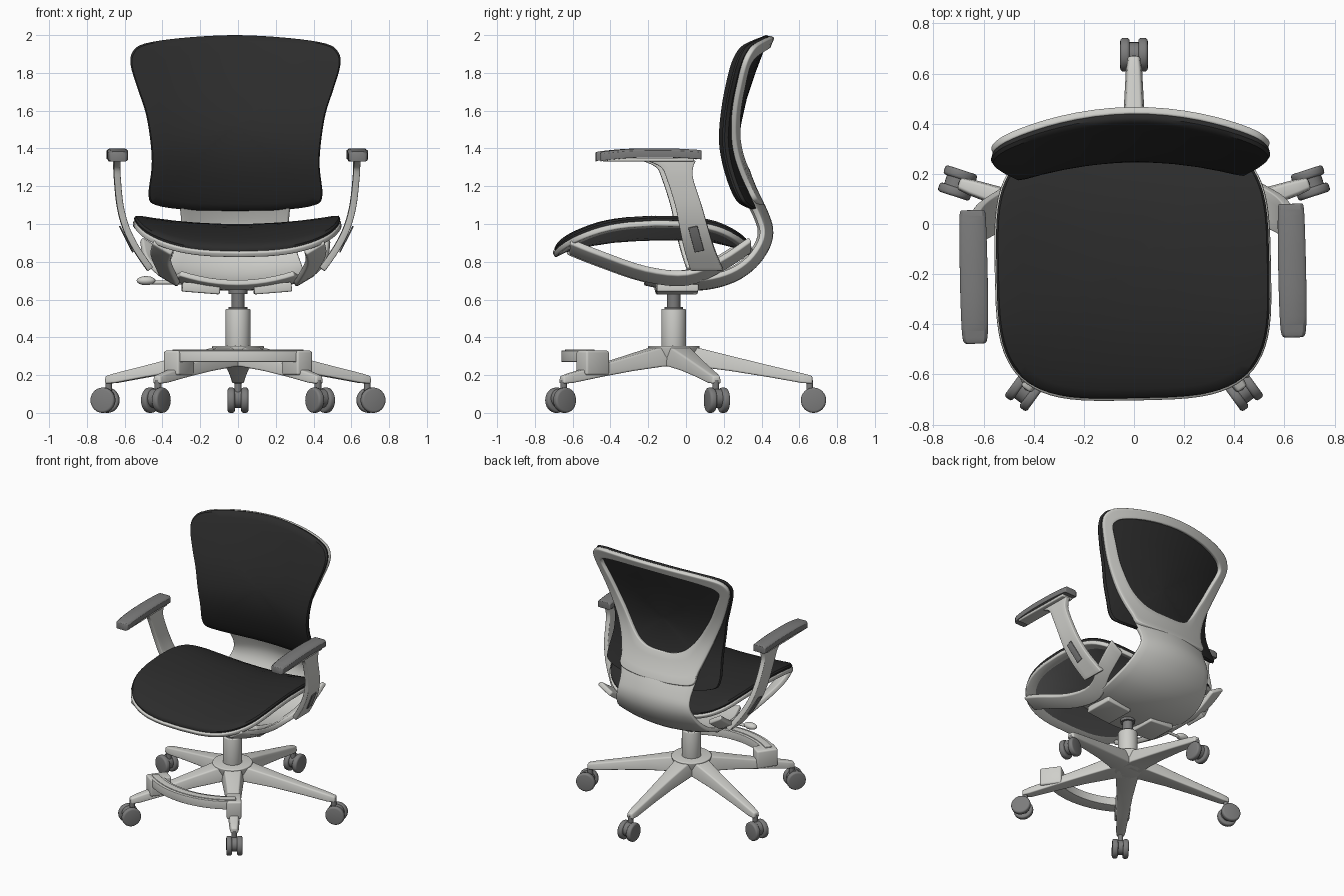
import bpy, bmesh, math
from mathutils import Vector, Matrix

if "Cube" in bpy.data.objects:
    bpy.data.objects.remove(bpy.data.objects["Cube"])


def material(name, rgb):
    m = bpy.data.materials.new(name)
    m.use_nodes = True
    m.diffuse_color = (*rgb, 1)
    m.node_tree.nodes["Principled BSDF"].inputs["Base Color"].default_value = (*rgb, 1)
    return m


BLACK = material("black fabric", (0.025, 0.025, 0.025))
LIGHT = material("light grey plastic", (0.62, 0.62, 0.59))
GREY = material("mid grey rubber", (0.2, 0.2, 0.2))
UPPER = []


def finish(bm, name, mat, thick=0, bevel=0, upper=True, angle=40):
    """Turn a bmesh into a shaded object, with optional thickness and rounded edges."""
    bmesh.ops.recalc_face_normals(bm, faces=bm.faces)
    mesh = bpy.data.meshes.new(name)
    bm.to_mesh(mesh)
    bm.free()
    obj = bpy.data.objects.new(name, mesh)
    mesh.materials.append(mat)
    bpy.context.collection.objects.link(obj)
    bpy.ops.object.select_all(action="DESELECT")
    obj.select_set(True)
    bpy.context.view_layer.objects.active = obj
    if thick:
        mod = obj.modifiers.new("thickness", "SOLIDIFY")
        mod.thickness, mod.offset = thick, 0
        bpy.ops.object.modifier_apply(modifier=mod.name)
    if bevel:
        mod = obj.modifiers.new("rounding", "BEVEL")
        mod.width, mod.segments, mod.angle_limit = bevel, 3, math.radians(40)
        bpy.ops.object.modifier_apply(modifier=mod.name)
    bpy.ops.object.shade_smooth_by_angle(angle=math.radians(angle))
    if upper:
        UPPER.append(obj)
    return obj


def loft(name, rows, mat, closed=False, caps=False, **kw):
    """Skin rows of points; closed rows form tubes, which may be capped."""
    bm = bmesh.new()
    vs = [[bm.verts.new(p) for p in row] for row in rows]
    n = len(rows[0])
    for a, b in zip(vs, vs[1:]):
        for i in range(n if closed else n - 1):
            j = (i + 1) % n
            bm.faces.new((a[i], a[j], b[j], b[i]))
    if caps:
        bm.faces.new(vs[0])
        bm.faces.new(vs[-1])
    return finish(bm, name, mat, **kw)


def box(name, size, mat, matrix, **kw):
    bm = bmesh.new()
    bmesh.ops.create_cube(bm, size=1, matrix=matrix @ Matrix.Diagonal((*size, 1)))
    return finish(bm, name, mat, **kw)


def cylinder(name, r1, r2, depth, mat, matrix, **kw):
    bm = bmesh.new()
    bmesh.ops.create_cone(bm, cap_ends=True, segments=32, radius1=r1, radius2=r2,
                          depth=depth, matrix=matrix)
    return finish(bm, name, mat, **kw)


def spline(pts, n=4, closed=False):
    """Smooth curve through points of any dimension."""
    pts = [Vector(p) for p in pts]
    k, out = len(pts), []
    get = (lambda i: pts[i % k]) if closed else (lambda i: pts[min(max(i, 0), k - 1)])
    for i in range(k if closed else k - 1):
        a, b, c, d = (get(i + j) for j in (-1, 0, 1, 2))
        for s in range(n):
            t = s / n
            out.append(b + (c - a) * (t / 2) + (a * 2 - b * 5 + c * 4 - d) * (t * t / 2)
                       + (b * 3 - a - c * 3 + d) * (t ** 3 / 2))
    return out if closed else out + [pts[-1]]


def lookup(table, v):
    v = min(max(v, table[0][0]), table[-1][0])
    for a, b in zip(table, table[1:]):
        if v <= b[0]:
            return a[1] + (b[1] - a[1]) * (v - a[0]) / (b[0] - a[0])


def mirrored(half):
    return spline(half + [(-x, z) for x, z in half[-2:0:-1]], 4, True)


at = Matrix.Translation

# Seat: dished cushion, pan and rim on a rounded square outline
SEAT = spline([(-.7, .88), (-.6, .925), (-.4, .98), (-.15, 1.0), (.1, .985), (.25, .94), (.36, .88)])


def seat_ring(s, drop, steps=72):
    ring = []
    for i in range(steps):
        a = 2 * math.pi * i / steps
        c, d = math.cos(a), math.sin(a)
        x = .55 * s * math.copysign(abs(c) ** .55, c)
        y = -.175 + .525 * s * math.copysign(abs(d) ** .55, d)
        ring.append((x, y, lookup(SEAT, y) + .05 * (x / .545) ** 2 - drop))
    return ring


fractions = (.03, .2, .4, .6, .8, .92)
cushion = [seat_ring(s, 0) for s in fractions]
cushion += [seat_ring(.975, .004), seat_ring(.99, .016), seat_ring(.985, .03), seat_ring(.5, .03)]
loft("seat_cushion", cushion, BLACK, closed=True, caps=True)
loft("seat_pan", [seat_ring(s, .045 + .035 * (1 - s * s)) for s in fractions], GREY,
     closed=True, thick=.015)
loft("seat_rim", [seat_ring(s, .045) for s in (.88, .94, 1.0)], LIGHT, closed=True,
     thick=.03, bevel=.008)

# Backrest: curved cushion with an open frame behind it
BACK = spline([(1.07, .365), (1.19, .305), (1.32, .26), (1.45, .245), (1.6, .265),
               (1.75, .31), (1.9, .365), (2.0, .405)])


def back_point(x, z, d):
    return (x, lookup(BACK, z) - .1 * (x / .55) ** 2 + d, z)


pad = mirrored([(0, 1.07), (.25, 1.075), (.42, 1.1), (.46, 1.15), (.445, 1.3), (.45, 1.42),
                (.475, 1.58), (.52, 1.72), (.555, 1.84), (.545, 1.91), (.48, 1.955),
                (.28, 1.985), (0, 2.0)])
layers = [(s, 0) for s in fractions] + [(.985, .004), (1, .018), (.99, .036), (.9, .04),
                                        (.6, .04), (.3, .04), (.03, .04)]
loft("back_cushion", [[back_point(x * s, 1.52 + (z - 1.52) * s, d) for x, z in pad]
                      for s, d in layers], BLACK, closed=True, caps=True)
outer = mirrored([(0, 1.1), (.15, 1.1), (.29, 1.12), (.31, 1.2), (.35, 1.32), (.4, 1.45),
                  (.455, 1.58), (.51, 1.72), (.55, 1.84), (.54, 1.905), (.475, 1.95),
                  (.28, 1.98), (0, 1.993)])
inner = mirrored([(0, 1.29), (.1, 1.295), (.18, 1.325), (.24, 1.38), (.29, 1.45), (.33, 1.52),
                  (.375, 1.6), (.43, 1.72), (.475, 1.82), (.465, 1.86), (.41, 1.89),
                  (.25, 1.92), (0, 1.935)])
loft("back_frame", [[back_point(*p.lerp(q, t), .053) for p, q in zip(outer, inner)]
                    for t in (0, .25, .5, .75, 1)], LIGHT, closed=True, thick=.03, bevel=.008)

# Wide shell sweeping from the backrest round under the seat: y, z, half width
path = spline([(.375, 1.15, .3), (.42, 1.06, .285), (.447, .97, .29), (.43, .88, .31),
               (.36, .78, .34), (.25, .705, .36), (.1, .665, .36), (-.08, .665, .34),
               (-.22, .69, .3)])
rows = []
for i, p in enumerate(path):
    t = path[min(i + 1, len(path) - 1)] - path[max(i - 1, 0)]
    n = Vector((t.y, -t.x)).normalized()
    rows.append([(u / 6 * p.z, p.x + n.x * .05 * (u / 6) ** 2, p.y + n.y * .05 * (u / 6) ** 2)
                 for u in range(-6, 7)])
loft("back_shell", rows, LIGHT, thick=.03, bevel=.008)

# Side beams of the seat tub, arms and arm pads
for s, side in ((1, "left"), (-1, "right")):
    beam = spline([(.40, -.62, .88), (.41, -.47, .82), (.37, -.22, .735), (.36, 0, .715),
                   (.43, .18, .79), (.45, .33, .89)])
    loft(side + "_seat_beam", [[(s * (p.x + w), p.y, p.z + w * .6) for w in (-.05, 0, .05)]
                               for p in beam], LIGHT, thick=.035, bevel=.01)
    # z, x, middle y, half depth
    arm = spline([(1.335, .635, -.09, .13), (1.3, .635, -.06, .085), (1.24, .632, -.045, .07),
                  (1.1, .617, 0, .07), (.98, .585, .03, .075), (.87, .53, .06, .08),
                  (.76, .455, .1, .085)])
    loft(side + "_arm", [[(s * p[1], p[2] + p[3] * v, p[0]) for v in (-1, -.5, 0, .5, 1)]
                         for p in arm], LIGHT, thick=.035, bevel=.012)
    tilt = Matrix.Rotation(s * math.radians(27), 4, "Y") @ Matrix.Rotation(math.radians(14), 4, "X")
    box(side + "_arm_slot", (.008, .05, .15), GREY, at((s * .583, .042, .92)) @ tilt, bevel=.003)
    box(side + "_pad_plate", (.09, .46, .02), LIGHT, at((s * .635, -.2, 1.34)), bevel=.008)
    crown = spline([(-.465, 1.355, .035), (-.44, 1.362, .05), (-.3, 1.375, .055),
                    (-.1, 1.377, .055), (.045, 1.37, .052), (.068, 1.365, .045)])
    loft(side + "_arm_pad", [[(s * .635 + a * p.z, p.x, p.y + b) for a, b in
                              ((-1, -.025), (1, -.025), (1, .012), (.75, .023), (-.75, .023),
                               (-1, .012))] for p in crown],
         GREY, closed=True, caps=True, bevel=.006)
    box(side + "_mechanism", (.2, .22, .05), LIGHT,
        at((s * .19, -.05, .66)) @ Matrix.Rotation(-s * .08, 4, "Y"), bevel=.008)

# Height lever
cylinder("lever_rod", .01, .01, .2, LIGHT, at((-.38, -.06, .69)) @ Matrix.Rotation(math.pi / 2, 4, "Y"))
bm = bmesh.new()
bmesh.ops.create_uvsphere(bm, u_segments=20, v_segments=12, radius=1,
                          matrix=at((-.48, -.06, .7)) @ Matrix.Diagonal((.05, .03, .024, 1)))
finish(bm, "lever_knob", LIGHT)

# The upper half sits very slightly swivelled on its column
for obj in UPPER:
    obj.rotation_euler.z = .02
    obj.location.x = -.008

# Column and hub
HUB = Vector((0, -.065, 0))
low = {"upper": False}
cylinder("piston", .035, .035, .2, GREY, at(HUB + Vector((0, 0, .6))), **low)
cylinder("column", .066, .066, .21, LIGHT, at(HUB + Vector((0, 0, .445))), bevel=.006, **low)
cylinder("column_cap", .05, .05, .02, GREY, at(HUB + Vector((0, 0, .55))), **low)
cylinder("piston_socket", .05, .05, .06, GREY, at(HUB + Vector((0, 0, .66))), **low)
cylinder("hub", .1, .14, .11, LIGHT, at(HUB + Vector((0, 0, .3))), bevel=.01, **low)

# Five legs with twin wheel casters
for k in range(5):
    turn = at(HUB) @ Matrix.Rotation(math.radians(90 + 72 * k), 4, "Z")
    leg = [(.03, .08, .357, .245), (.12, .075, .347, .245), (.3, .057, .302, .222),
           (.5, .044, .253, .19), (.68, .034, .21, .158), (.735, .026, .195, .155)]
    loft(f"leg_{k + 1}", [[turn @ Vector((r, y, z)) for y, z in
                           ((-w, lo), (w, lo), (w * .75, hi), (-w * .75, hi))]
                          for r, w, hi, lo in leg],
         LIGHT, closed=True, caps=True, bevel=.01, **low)
    cylinder(f"caster_stem_{k + 1}", .018, .018, .09, GREY, turn @ at((.72, 0, .13)), **low)
    axle = turn @ at((.74, 0, .067)) @ Matrix.Rotation(math.pi / 2, 4, "X")
    for side in (-1, 1):
        cylinder(f"wheel_{k + 1}", .067, .067, .038, GREY, axle @ at((0, 0, .036 * side)),
                 bevel=.012, **low)
    cylinder(f"caster_body_{k + 1}", .05, .05, .05, GREY, axle @ at((0, .01, 0)), **low)

# Footrest arc clamped on the two front legs
for s in (-1, 1):
    clamp = at(HUB) @ Matrix.Rotation(math.radians(-90 + 36 * s), 4, "Z") @ at((.53, 0, .265))
    box("footrest_clamp", (.15, .1, .13), LIGHT, clamp, bevel=.012, **low)
for name, half, z, thick in (("footrest", .045, .3, .06), ("footrest_tread", .025, .332, .008)):
    rows = []
    for i in range(-10, 11):
        a = math.radians(3.7 * i)
        rows.append([(r * math.sin(a), -.06 - r * math.cos(a), z)
                     for r in (.555 - half, .555 + half)])
    loft(name, rows, LIGHT, thick=thick, bevel=.003, **low)
